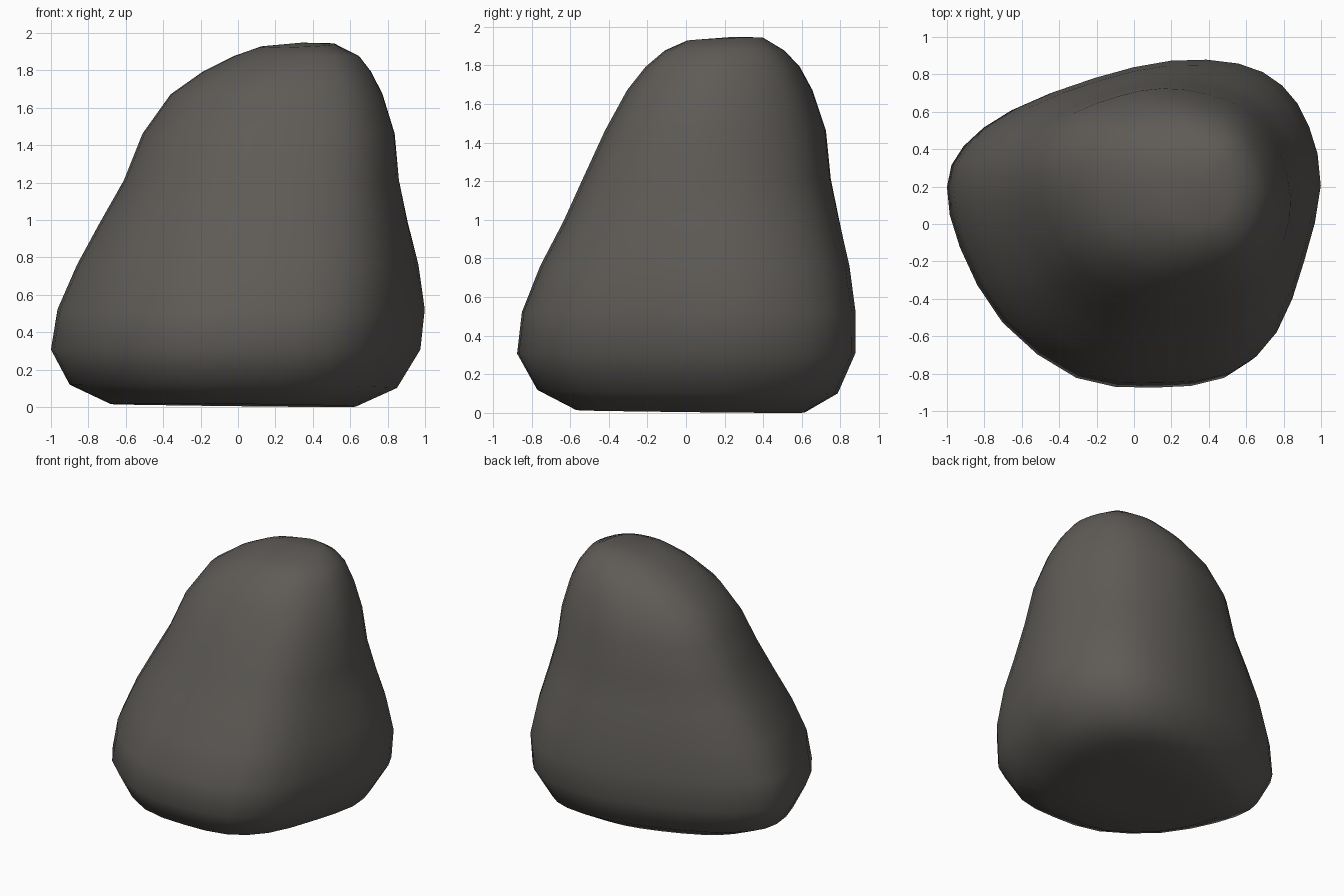
import bpy, bmesh
from mathutils import Vector

if "Cube" in bpy.data.objects:
    bpy.data.objects.remove(bpy.data.objects["Cube"])

# Plan outlines of the boulder seen from above: foot and upper part
FOOT = [(-1, .23), (-.91, .48), (-.65, .70), (-.22, .89), (.2, 1), (.57, .985),
        (.8, .85), (.94, .6), (1, .23), (.9, -.25), (.75, -.69), (.5, -.94),
        (.12, -1), (-.3, -.94), (-.7, -.6), (-.93, -.14)]
UPPER = [(-1, .2), (-.93, .51), (-.72, .77), (-.36, .93), (-.03, 1), (.32, .95),
         (.65, .8), (.87, .5), (.98, .15), (1, -.2), (.87, -.62), (.62, -.9),
         (.2, -1), (-.25, -.95), (-.7, -.67), (-.93, -.22)]

# Height, x min, x max, y min, y max of each layer
LAYERS = [(.018, -.30, .28, -.25, .27), (.018, -.68, .63, -.57, .61),
          (.12, -.90, .85, -.77, .78), (.315, -1, .975, -.875, .87),
          (.53, -.965, 1, -.85, .873), (.77, -.86, .97, -.755, .845),
          (1.0, -.735, .915, -.635, .795), (1.22, -.61, .865, -.535, .75),
          (1.47, -.51, .835, -.42, .725), (1.68, -.36, .77, -.305, .655),
          (1.80, -.19, .71, -.21, .59), (1.885, -.02, .645, -.11, .51),
          (1.94, .12, .52, 0, .40)]


def smooth_outline(pts, steps=2):
    """Closed Catmull-Rom curve through the points."""
    n, out = len(pts), []
    for i in range(n):
        a, b, c, d = (Vector(pts[(i + k) % n]) for k in (-1, 0, 1, 2))
        for s in range(steps):
            t = s / steps
            out.append(.5 * (2 * b + (c - a) * t + (2 * a - 5 * b + 4 * c - d) * t * t
                             + (3 * b - a - 3 * c + d) * t ** 3))
    return out


bm = bmesh.new()
foot, upper = smooth_outline(FOOT), smooth_outline(UPPER)
n = len(foot)

# Stacked layers, with the underside and crown slightly tilted
rings = []
for z, x0, x1, y0, y1 in LAYERS:
    tilt = -.01 if z < .2 else .04 if z > 1.9 else 0
    blend = .5 if z > 1.9 else min(1, max(0, (z - .45) / 1.05))
    ring = []
    for p, q in zip(foot, upper):
        u, v = p.lerp(q, blend)
        x = (x0 + x1) / 2 + u * (x1 - x0) / 2
        y = (y0 + y1) / 2 + v * (y1 - y0) / 2
        ring.append(bm.verts.new((x, y, z + tilt * (x + y - (.5 if z > 1 else 0)))))
    rings.append(ring)

for low, high in zip(rings, rings[1:]):
    for i in range(n):
        j = (i + 1) % n
        bm.faces.new((low[i], low[j], high[j], high[i]))

# Close the underside and crown
base = bm.verts.new((0, 0, .018))
crown = bm.verts.new((.34, .25, 1.956))
for i in range(n):
    j = (i + 1) % n
    bm.faces.new((rings[0][j], rings[0][i], base))
    bm.faces.new((rings[-1][i], rings[-1][j], crown))

bmesh.ops.recalc_face_normals(bm, faces=bm.faces)
lowest = min(v.co.z for v in bm.verts)
bmesh.ops.translate(bm, verts=bm.verts, vec=(0, 0, -lowest))
for f in bm.faces:
    f.smooth = True

mesh = bpy.data.meshes.new("boulder")
bm.to_mesh(mesh)
bm.free()

# Dark warm stone
stone = bpy.data.materials.new("dark_stone")
stone.diffuse_color = (.113, .105, .095, 1)
stone.use_nodes = True
stone.node_tree.nodes["Principled BSDF"].inputs["Base Color"].default_value = stone.diffuse_color
mesh.materials.append(stone)
bpy.context.collection.objects.link(bpy.data.objects.new("boulder", mesh))
